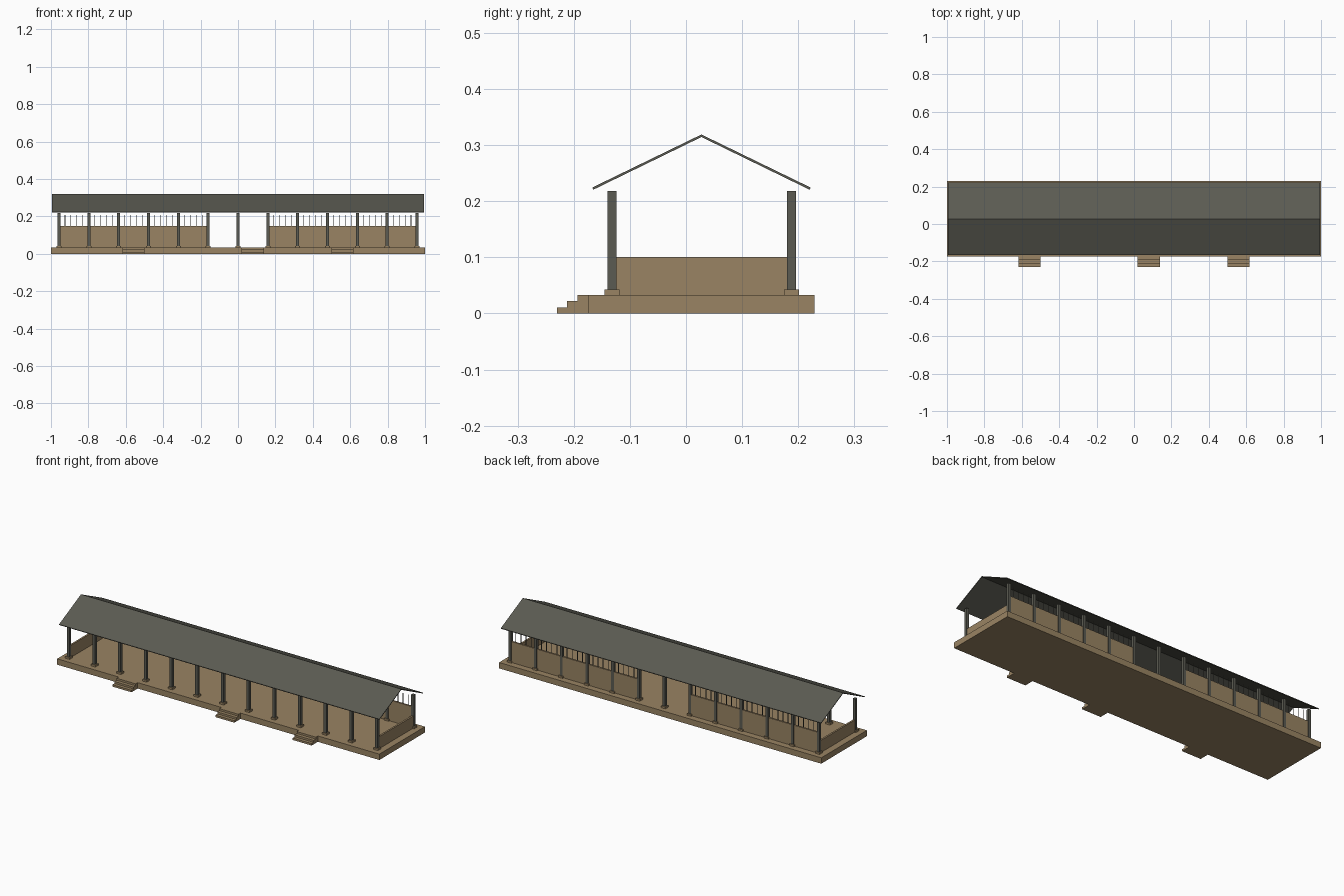
import bpy, bmesh
from mathutils import Vector

if "Cube" in bpy.data.objects:
    bpy.data.objects.remove(bpy.data.objects["Cube"])


def material(name, color):
    m = bpy.data.materials.new(name)
    m.diffuse_color = (*color, 1)
    m.use_nodes = True
    m.node_tree.nodes["Principled BSDF"].inputs["Base Color"].default_value = m.diffuse_color
    return m


TAN = material("tan stone", (0.32, 0.23, 0.125))
GREY = material("dark grey timber", (0.105, 0.105, 0.085))


def add_object(name, bm, mat):
    bmesh.ops.recalc_face_normals(bm, faces=bm.faces)
    mesh = bpy.data.meshes.new(name)
    bm.to_mesh(mesh)
    bm.free()
    mesh.materials.append(mat)
    obj = bpy.data.objects.new(name, mesh)
    bpy.context.collection.objects.link(obj)
    return obj


def box(name, x, y, z, mat):
    """Box from (min, max) ranges on each axis."""
    bm = bmesh.new()
    bmesh.ops.create_cube(bm, size=1)
    for v in bm.verts:
        v.co = Vector([r[0] if c < 0 else r[1] for c, r in zip(v.co, (x, y, z))])
    return add_object(name, bm, mat)


def extrude_x(name, profile, x0, x1, mat):
    """Extrude a (y, z) profile along x."""
    bm = bmesh.new()
    face = bm.faces.new([bm.verts.new((x0, y, z)) for y, z in profile])
    ext = bmesh.ops.extrude_face_region(bm, geom=[face])["geom"]
    bmesh.ops.translate(bm, vec=(x1 - x0, 0, 0),
                        verts=[g for g in ext if isinstance(g, bmesh.types.BMVert)])
    return add_object(name, bm, mat)


def around(c, half):
    return (c - half, c + half)


FLOOR = 0.033
FRONT, BACK = -0.132, 0.188
BAY = 0.1595
POSTS = [(i - 6) * BAY for i in range(13)]

# Platform
box("platform", (-1, 1), (-0.175, 0.229), (0, FLOOR), TAN)

# Three flights of front steps
for x in (-0.559, 0.079, 0.559):
    extrude_x("front_steps",
              [(-0.175, 0), (-0.230, 0), (-0.230, 0.011), (-0.212, 0.011),
               (-0.212, 0.022), (-0.193, 0.022), (-0.193, FLOOR), (-0.175, FLOOR)],
              x - 0.059, x + 0.059, TAN)

# Posts on stone plinths, front and back rows
for row, y in (("front", FRONT), ("back", BACK)):
    for x in POSTS:
        box(row + "_plinth", around(x, 0.0135), around(y, 0.0135), (FLOOR, 0.043), TAN)
        box(row + "_post", around(x, 0.008), around(y, 0.008), (0.043, 0.218), GREY)

# Back wall panels with upright bars, open in the two middle bays
for i in range(12):
    if i in (5, 6):
        continue
    x = POSTS[i]
    box("back_wall", (x + 0.008, x + BAY - 0.008), around(BACK, 0.005), (FLOOR, 0.15), TAN)
    for k in range(1, 5):
        box("wall_bar", around(x + BAY * k / 5, 0.0015), around(BACK, 0.0015),
            (0.15, 0.208), GREY)

# Low end walls
for x in (POSTS[0], POSTS[-1]):
    box("end_wall", around(x, 0.005), (FRONT + 0.008, BACK - 0.008), (FLOOR, 0.101), TAN)

# Gabled roof sheet
extrude_x("roof",
          [(-0.167, 0.2245), (0.0275, 0.319), (0.222, 0.2245),
           (0.2205, 0.2205), (0.0275, 0.3145), (-0.1655, 0.2205)],
          -0.994, 0.994, GREY)
